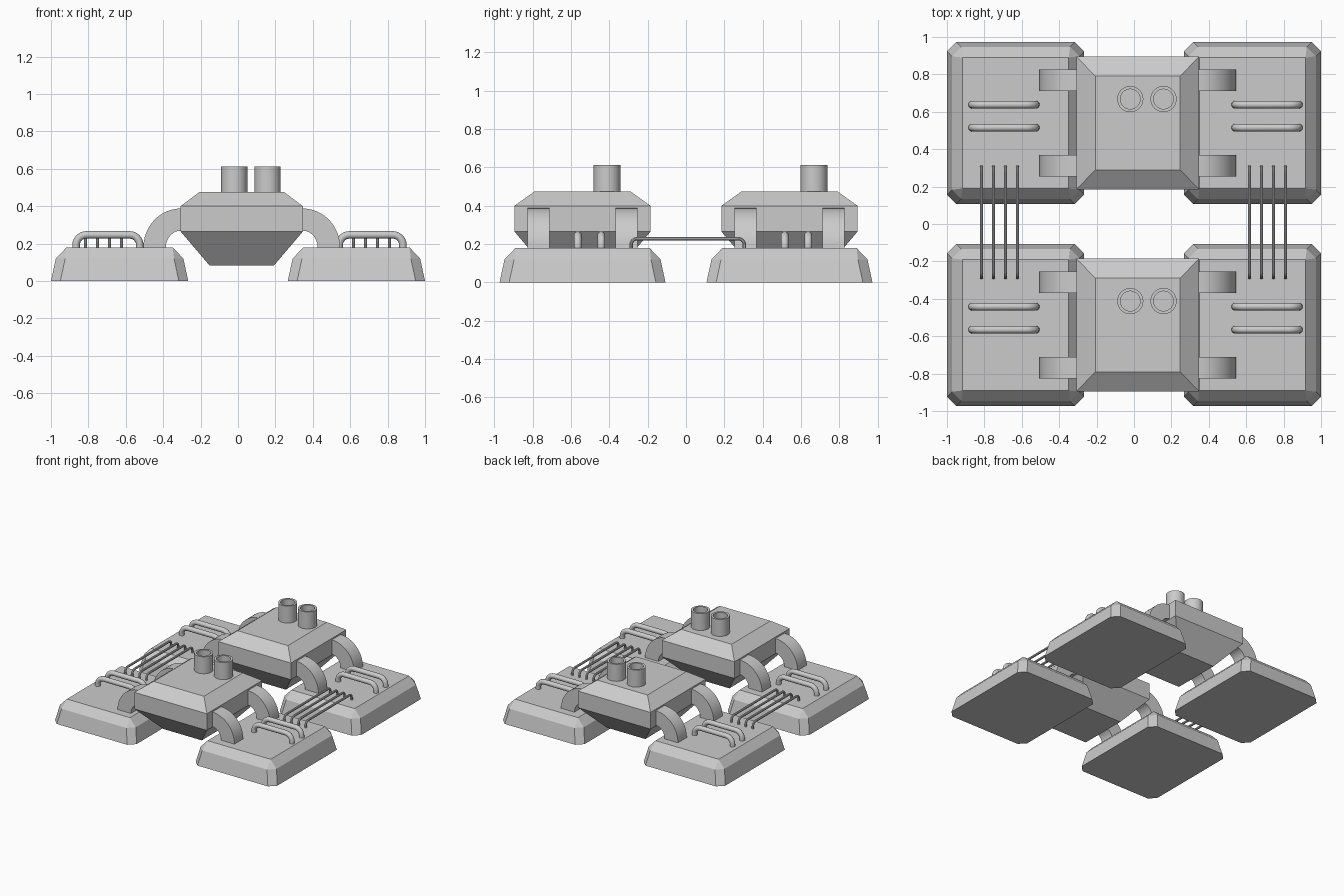
import bpy, bmesh, math
from mathutils import Vector

if "Cube" in bpy.data.objects:
    bpy.data.objects.remove(bpy.data.objects["Cube"])

grey = bpy.data.materials.new("light_grey")
grey.diffuse_color = (0.6, 0.6, 0.6, 1)
grey.use_nodes = True
grey.node_tree.nodes["Principled BSDF"].inputs["Base Color"].default_value = grey.diffuse_color


def finish(name, bm, smooth=False):
    bmesh.ops.recalc_face_normals(bm, faces=bm.faces)
    me = bpy.data.meshes.new(name)
    bm.to_mesh(me)
    bm.free()
    ob = bpy.data.objects.new(name, me)
    bpy.context.collection.objects.link(ob)
    me.materials.append(grey)
    if smooth:
        shade(ob)
    return ob


def shade(ob):
    bpy.ops.object.select_all(action='DESELECT')
    ob.select_set(True)
    bpy.context.view_layer.objects.active = ob
    bpy.ops.object.shade_smooth_by_angle(angle=math.radians(35))


def loft(name, rings, closed=False, smooth=False):
    """Skin a list of equal-length point rings; cap the ends unless closed."""
    bm = bmesh.new()
    vs = [[bm.verts.new(p) for p in r] for r in rings]
    n = len(vs[0])
    pairs = list(zip(vs, vs[1:])) + ([(vs[-1], vs[0])] if closed else [])
    for a, b in pairs:
        for i in range(n):
            j = (i + 1) % n
            bm.faces.new((a[i], a[j], b[j], b[i]))
    if not closed:
        bm.faces.new(vs[0])
        bm.faces.new(vs[-1])
    bmesh.ops.remove_doubles(bm, verts=bm.verts, dist=1e-5)
    return finish(name, bm, smooth)


def rect(cx, cy, hx, hy, z, c=None):
    """Rectangle ring, with corners cut by c when given."""
    if c is None:
        return [(cx + sx * hx, cy + sy * hy, z)
                for sx, sy in ((-1, -1), (1, -1), (1, 1), (-1, 1))]
    pts = []
    for sx, sy in ((-1, -1), (1, -1), (1, 1), (-1, 1)):
        a = (cx + sx * hx, cy + sy * (hy - c), z)
        b = (cx + sx * (hx - c), cy + sy * hy, z)
        pts += [a, b] if sx * sy > 0 else [b, a]
    return pts


def pipe(name, a, b, z_low, z_top, r, corner, sides):
    """Round staple-shaped bar from a to b (xy points), legs going down."""
    a, b = Vector((*a, 0)), Vector((*b, 0))
    d = (b - a).normalized()
    side = Vector((0, 0, 1)).cross(d)
    length = (b - a).length
    path = [(0, z_low, math.pi / 2)]
    for cx, start in ((corner, math.pi), (length - corner, math.pi / 2)):
        for k in range(7):
            t = start - k * math.pi / 12
            path.append((cx + corner * math.cos(t),
                         z_top - corner + corner * math.sin(t), t - math.pi / 2))
    path.append((length, z_low, -math.pi / 2))
    rings = []
    for u, z, t in path:
        normal = d * -math.sin(t) + Vector((0, 0, math.cos(t)))
        mid = a + d * u + Vector((0, 0, z))
        rings.append([mid + r * (math.cos(q) * normal + math.sin(q) * side)
                      for q in (2 * math.pi * i / sides for i in range(sides))])
    loft(name, rings, smooth=True)


BODY_X = 0.02
for end, cy in (("front", -0.54), ("rear", 0.54)):
    # Main hull: tapered bottom, straight band, bevelled roof
    loft(f"{end}_body", [rect(BODY_X, cy, hx, hy, z) for hx, hy, z in (
        (0.172, 0.20, 0.083), (0.327, 0.355, 0.265),
        (0.327, 0.355, 0.40), (0.227, 0.25, 0.475))])

    # Open exhaust stacks on the roof
    for i, x in enumerate((-0.02, 0.158)):
        loft(f"{end}_stack_{i + 1}",
             [[(x + r * math.cos(t), cy + 0.128 + r * math.sin(t), z)
               for t in (2 * math.pi * k / 32 for k in range(32))]
              for r, z in ((0.07, 0.47), (0.07, 0.613), (0.053, 0.613), (0.053, 0.47))],
             closed=True, smooth=True)

    for side, s in (("left", -1), ("right", 1)):
        # Foot pad with cut corners and bevelled top
        px = 0.633 * s
        loft(f"{end}_{side}_foot", [
            rect(px, cy, 0.367, 0.433, 0, 0.05),
            rect(px, cy, 0.341, 0.407, 0.12, 0.05),
            rect(px, cy, 0.284, 0.35, 0.18, 0)])

        # Quarter-ring arms from hull to foot
        ax = BODY_X + s * 0.326
        for i, y in enumerate((-0.229, 0.229)):
            rings = []
            for k in range(13):
                t = math.pi / 2 * k / 12
                rings.append([(ax + s * rx * math.cos(t), cy + y + w, 0.179 + rz * math.sin(t))
                              for rx, rz, w in ((0.08, 0.09, -0.057), (0.2, 0.209, -0.057),
                                                (0.2, 0.209, 0.057), (0.08, 0.09, 0.057))])
            loft(f"{end}_{side}_arm_{i + 1}", rings, smooth=True)

        # Grab handles on the foot
        x0, x1 = (-0.866, -0.525) if s < 0 else (0.541, 0.882)
        for i, y in enumerate((-0.025, 0.098)):
            pipe(f"{end}_{side}_handle_{i + 1}", (x0, cy + y), (x1, cy + y),
                 0.17, 0.247, 0.02, 0.055, 16)

# Thin cables joining the front and rear feet
for side, start in (("left", -0.815), ("right", 0.618)):
    for i in range(4):
        x = start + 0.064 * i
        pipe(f"{side}_cable_{i + 1}", (x, -0.286), (x, 0.304), 0.17, 0.228, 0.009, 0.03, 10)
